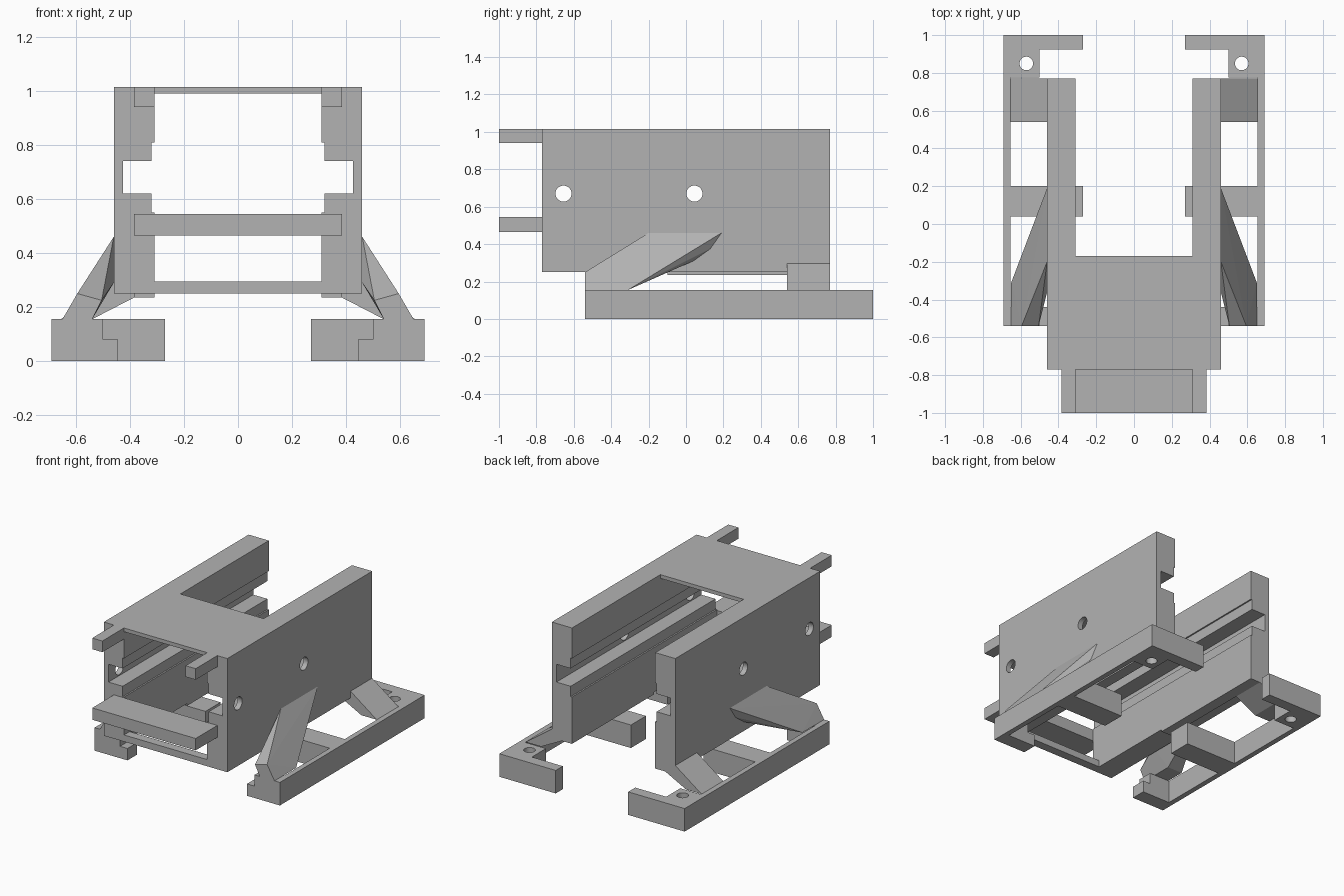
import bpy, bmesh, math
from mathutils import Matrix

cube = bpy.data.objects.get("Cube")
if cube:
    bpy.data.objects.remove(cube)

grey = bpy.data.materials.new("plain_grey")
grey.use_nodes = True
colour = (0.45, 0.45, 0.45, 1)
grey.diffuse_color = colour
grey.node_tree.nodes["Principled BSDF"].inputs["Base Color"].default_value = colour


def finish(name, bm):
    bmesh.ops.recalc_face_normals(bm, faces=bm.faces[:])
    mesh = bpy.data.meshes.new(name)
    bm.to_mesh(mesh)
    bm.free()
    mesh.materials.append(grey)
    obj = bpy.data.objects.new(name, mesh)
    bpy.context.collection.objects.link(obj)
    return obj


def prism(name, outline, start, end, axis, side=1):
    """Extrude an (x, z) outline along y, or an (x, y) outline along z."""
    bm = bmesh.new()
    verts = [bm.verts.new((side * a, start, b) if axis == "y" else (side * a, b, start))
             for a, b in outline]
    face = bm.faces.new(verts)
    moved = bmesh.ops.extrude_face_region(bm, geom=[face])["geom"]
    move = (0, end - start, 0) if axis == "y" else (0, 0, end - start)
    bmesh.ops.translate(bm, vec=move, verts=[v for v in moved if isinstance(v, bmesh.types.BMVert)])
    return finish(name, bm)


def box(name, x0, x1, y0, y1, z0, z1, side=1):
    return prism(name, [(x0, z0), (x1, z0), (x1, z1), (x0, z1)], y0, y1, "y", side)


def hull(name, points, side):
    bm = bmesh.new()
    for x, y, z in points:
        bm.verts.new((side * x, y, z))
    bmesh.ops.convex_hull(bm, input=bm.verts[:])
    return finish(name, bm)


def drill(obj, centre, radius, axis):
    bm = bmesh.new()
    turn = Matrix.Rotation(math.pi / 2, 4, "Y") if axis == "x" else Matrix()
    bmesh.ops.create_cone(bm, cap_ends=True, segments=32, radius1=radius, radius2=radius,
                          depth=0.6, matrix=Matrix.Translation(centre) @ turn)
    cutter = finish("hole_cutter", bm)
    mod = obj.modifiers.new("hole", "BOOLEAN")
    mod.operation, mod.solver, mod.object = "DIFFERENCE", "EXACT", cutter
    bpy.context.view_layer.objects.active = obj
    bpy.ops.object.modifier_apply(modifier=mod.name)
    bpy.data.objects.remove(cutter)


# Body cross pieces
box("top_plate", -0.31, 0.31, -0.77, -0.17, 0.99, 1.015)
box("floor_bar", -0.31, 0.31, -0.77, -0.71, 0.25, 0.295)
box("front_crossbar", -0.385, 0.385, -1, -0.77, 0.465, 0.545)

wall_profile = [(0.46, 0.25), (0.46, 1.015), (0.31, 1.015), (0.31, 0.81), (0.32, 0.81),
                (0.32, 0.74), (0.425, 0.74), (0.425, 0.62), (0.32, 0.62), (0.32, 0.55),
                (0.31, 0.55), (0.31, 0.25)]
# Runner: long outer rail with a front toe, a middle arm and a hooked rear arm
runner_outline = [(0.69, -0.54), (0.69, 1), (0.27, 1), (0.27, 0.925), (0.5, 0.925),
                  (0.5, 0.775), (0.655, 0.775), (0.655, 0.2), (0.27, 0.2), (0.27, 0.04),
                  (0.655, 0.04), (0.655, -0.44), (0.5, -0.44), (0.5, -0.54)]
rear_brace_profile = [(0.655, 0.155), (0.54, 0.155), (0.385, 0.235), (0.31, 0.235),
                      (0.31, 0.25), (0.46, 0.25), (0.46, 0.295)]
front_brace_points = [
    (0.65, -0.54, 0.155), (0.595, -0.54, 0.25), (0.46, -0.2, 0.46), (0.46, 0.19, 0.46),
    (0.65, -0.31, 0.155), (0.54, -0.54, 0.155), (0.505, -0.54, 0.225), (0.46, -0.36, 0.29),
    (0.46, 0.04, 0.31), (0.46, 0.13, 0.375), (0.54, -0.31, 0.155)]

for label, side in (("left", 1), ("right", -1)):
    # Slotted side wall with two round holes
    wall = prism(label + "_wall", wall_profile, -0.77, 0.77, "y", side)
    for y in (-0.655, 0.045):
        drill(wall, (side * 0.5, y, 0.67), 0.043, "x")
    box(label + "_top_peg", 0.31, 0.385, -1, -0.77, 0.94, 1.015, side)
    box(label + "_wall_lip", 0.31, 0.385, -0.1, 0.54, 0.235, 0.25, side)

    # Runner and its low toe
    runner = prism(label + "_runner", runner_outline, 0, 0.155, "z", side)
    drill(runner, (side * 0.57, 0.85, 0.1), 0.036, "z")
    box(label + "_toe", 0.445, 0.5, -0.54, -0.44, 0, 0.08, side)

    # Braces joining runner and wall
    prism(label + "_rear_brace", rear_brace_profile, 0.54, 0.77, "y", side)
    hull(label + "_front_brace", front_brace_points, side)
